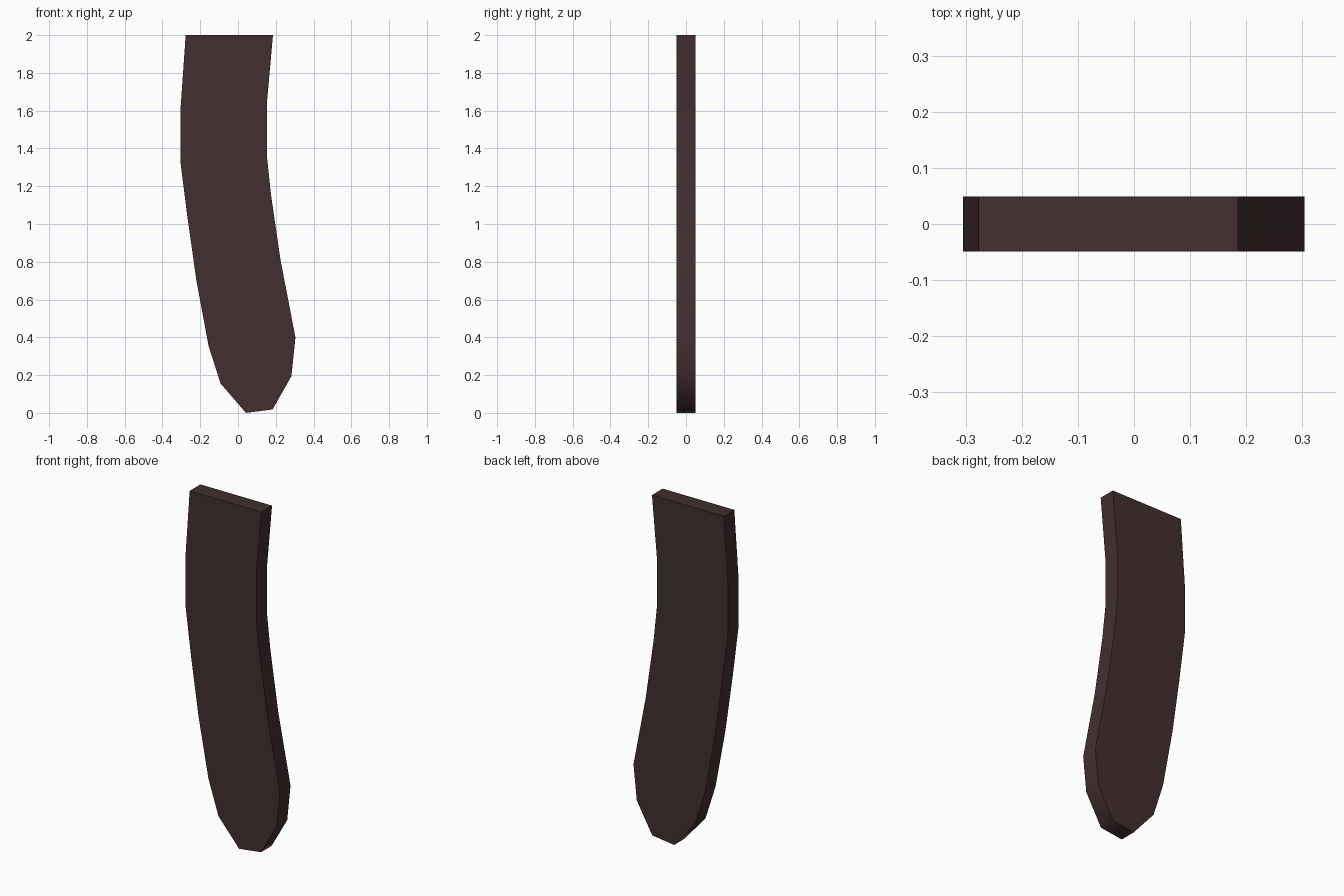
import bpy, bmesh, math

if "Cube" in bpy.data.objects:
    bpy.data.objects.remove(bpy.data.objects["Cube"])

# Side outline of the curved slat in the x-z plane
left_edge = [(-0.277, 2.0), (-0.305, 1.6), (-0.305, 1.33), (-0.267, 1.03),
             (-0.22, 0.70), (-0.156, 0.355), (-0.092, 0.155), (0.042, 0.0)]
right_edge = [(0.183, 0.018), (0.283, 0.195), (0.304, 0.40), (0.225, 0.81),
              (0.174, 1.16), (0.153, 1.36), (0.153, 1.64), (0.185, 2.0)]
HALF_THICKNESS = 0.049

# Extrude the outline from front to back
bm = bmesh.new()
front = bm.faces.new([bm.verts.new((x, -HALF_THICKNESS, z))
                      for x, z in left_edge + right_edge])
result = bmesh.ops.extrude_face_region(bm, geom=[front], use_keep_orig=True)
moved = [g for g in result["geom"] if isinstance(g, bmesh.types.BMVert)]
bmesh.ops.translate(bm, verts=moved, vec=(0, 2 * HALF_THICKNESS, 0))
bmesh.ops.recalc_face_normals(bm, faces=bm.faces)

mesh = bpy.data.meshes.new("curved_slat")
bm.to_mesh(mesh)
bm.free()
slat = bpy.data.objects.new("curved_slat", mesh)
bpy.context.collection.objects.link(slat)

# Dark brown colour
brown = bpy.data.materials.new("dark brown")
brown.diffuse_color = (0.056, 0.028, 0.029, 1)
brown.use_nodes = True
brown.node_tree.nodes["Principled BSDF"].inputs["Base Color"].default_value = brown.diffuse_color
mesh.materials.append(brown)

# Rounded rim with crisp front and back borders
bpy.context.view_layer.objects.active = slat
slat.select_set(True)
bpy.ops.object.shade_smooth_by_angle(angle=math.radians(60))
